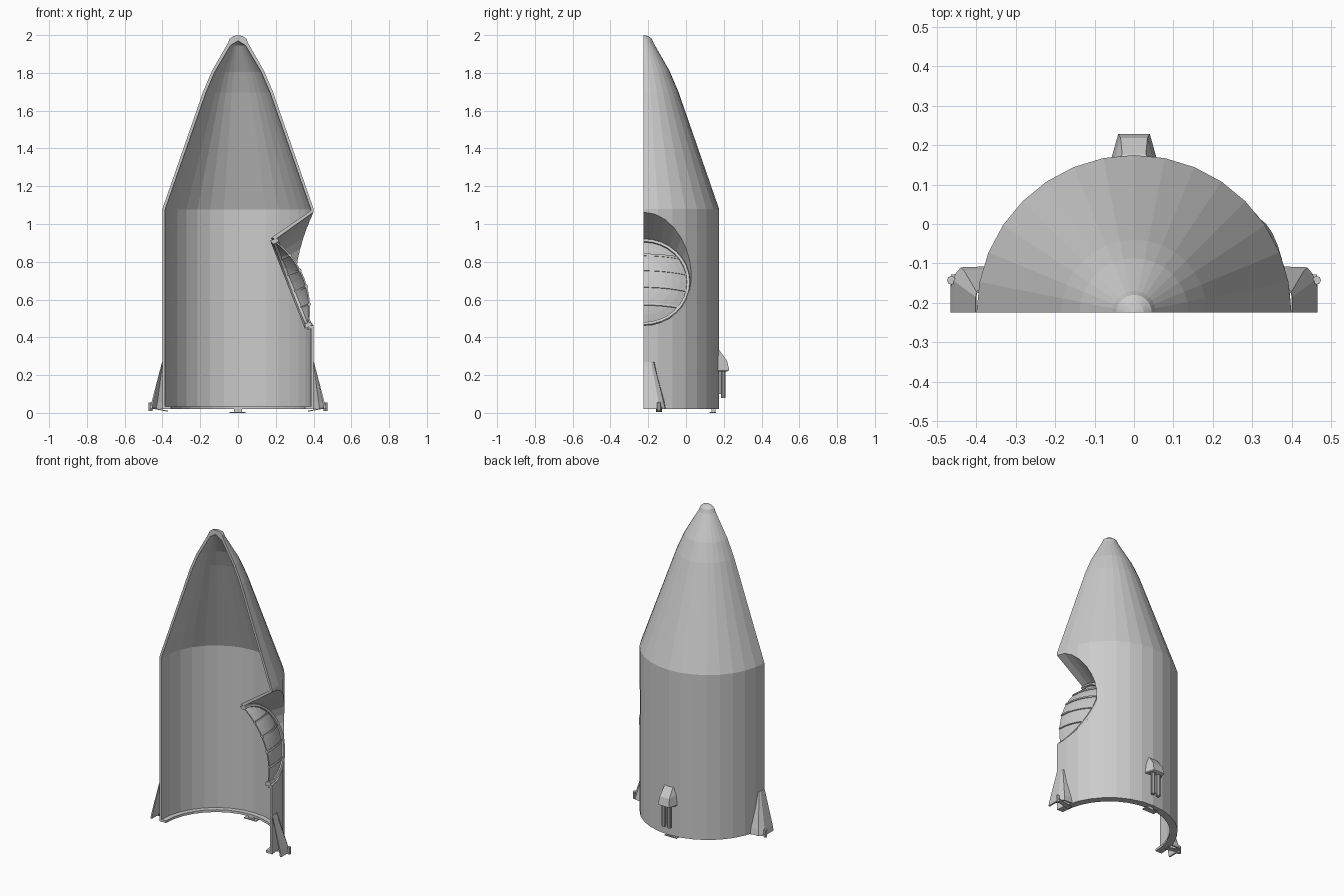
import bpy, bmesh, math
from mathutils import Vector

if "Cube" in bpy.data.objects:
    bpy.data.objects.remove(bpy.data.objects["Cube"])

AXIS_Y = -0.225   # hull axis lies on the cut plane
SEG = 16          # facets around the half hull


def make(name, bm):
    bmesh.ops.remove_doubles(bm, verts=bm.verts, dist=1e-5)
    bmesh.ops.recalc_face_normals(bm, faces=bm.faces)
    me = bpy.data.meshes.new(name)
    bm.to_mesh(me)
    bm.free()
    ob = bpy.data.objects.new(name, me)
    bpy.context.collection.objects.link(ob)
    return ob


def loft(name, sections):
    """Skin a list of closed sections and cap both ends."""
    bm = bmesh.new()
    rings = [[bm.verts.new(p) for p in s] for s in sections]
    n = len(rings[0])
    for a, b in zip(rings, rings[1:]):
        for i in range(n):
            j = (i + 1) % n
            bm.faces.new((a[i], a[j], b[j], b[i]))
    bm.faces.new(rings[0])
    bm.faces.new(rings[-1])
    return make(name, bm)


def box(name, lo, hi):
    (x0, y0, z0), (x1, y1, z1) = lo, hi
    return loft(name, [[(x0, y0, z), (x1, y0, z), (x1, y1, z), (x0, y1, z)] for z in (z0, z1)])


def rod(name, x, y, z0, z1, r, n=10):
    return loft(name, [[(x + r * math.cos(2 * math.pi * i / n), y + r * math.sin(2 * math.pi * i / n), z)
                        for i in range(n)] for z in (z0, z1)])


# Hull: half lathe of a thin wall with an inward foot flange
profile = [(0.355, 0.02), (0.40, 0.02), (0.40, 1.08), (0.185, 1.70), (0.138, 1.81),
           (0.055, 1.955), (0.045, 1.98), (0.025, 1.995), (0, 2.0),
           (0, 1.97), (0.04, 1.945), (0.123, 1.805), (0.17, 1.695),
           (0.386, 1.077), (0.386, 0.035), (0.355, 0.035)]
hull = loft("hull_shell", [[(r * math.cos(a), AXIS_Y + r * math.sin(a), z) for r, z in profile]
                           for a in (math.pi * i / SEG for i in range(SEG + 1))])

# Tilted porthole frame of reference: centre, outward normal, upward direction
C = Vector((0.29, AXIS_Y, 0.69))
N = Vector((0.93, 0, 0.367)).normalized()
D = Vector((-N.z, 0, N.x))
Y = Vector((0, 1, 0))
R, FLARE = 0.247, 0.25


def port(t, r, w):
    return C + N * w + (D * math.cos(t) + Y * math.sin(t)) * r


def funnel(t, r, limit):
    """Point where the flared recess wall reaches the given hull radius."""
    lo, hi = -0.1, 0.4
    for _ in range(40):
        w = (lo + hi) / 2
        p = port(t, r + FLARE * w, w)
        if math.hypot(p.x, p.y - AXIS_Y) < limit:
            lo = w
        else:
            hi = w
    return port(t, r + FLARE * lo, lo)


angles = [math.pi * i / SEG for i in range(SEG + 1)]

# Cut the recess opening out of the hull
cutter = loft("recess_cutter", [[port(math.pi * i / SEG, R + FLARE * w, w) for i in range(2 * SEG)]
                                for w in (-0.03, 0.35)])
mod = hull.modifiers.new("recess", 'BOOLEAN')
mod.operation = 'DIFFERENCE'
mod.solver = 'EXACT'
mod.object = cutter
bpy.context.view_layer.objects.active = hull
bpy.ops.object.modifier_apply(modifier="recess")
bpy.data.objects.remove(cutter)

# Flared recess wall, porthole rim
loft("porthole_recess", [[port(t, R, 0), funnel(t, R, 0.399), funnel(t, R + 0.015, 0.387),
                          port(t, R + 0.015, -0.02)] for t in angles])
loft("porthole_rim", [[port(t, r, w) for r, w in
                       ((0.25, 0.0), (0.244, 0.012), (0.230, 0.012), (0.226, -0.02), (0.25, -0.03))]
                      for t in angles])

# Bulged half dome
A, H = 0.232, 0.065
RS = (A * A + H * H) / (2 * H)


def bulge(r):
    return math.sqrt(RS * RS - r * r) - RS + H


steps = [A * i / 6 for i in range(7)]
loft("porthole_dome", [[port(t, r, bulge(r)) for r in reversed(steps)] +
                       [port(t, r, bulge(r) - 0.008) for r in steps] for t in angles])

# Ribs across the dome
for k, v in enumerate((-0.14, -0.047, 0.047, 0.14)):
    reach = math.sqrt(A * A - v * v)
    secs = []
    for i in range(9):
        u = reach * i / 8
        p = C + Y * u + N * bulge(math.hypot(u, v))
        secs.append([p + D * (v + dv) + N * dw for dv, dw in
                     ((-0.006, -0.012), (0.006, -0.012), (0.006, 0.005), (-0.006, 0.005))])
    loft("dome_rib_%d" % k, secs)

# Side fins: hollow half fins opening on the cut plane, with clips
levels = [(0.27, [(0.402, -0.225), (0.402, -0.185), (0.400, -0.172), (0.39, -0.165)]),
          (0.06, [(0.457, -0.225), (0.457, -0.145), (0.432, -0.118), (0.38, -0.115)]),
          (0.02, [(0.466, -0.225), (0.466, -0.142), (0.440, -0.110), (0.38, -0.108)])]
for s, side in ((1, "right"), (-1, "left")):
    secs = []
    for z, pts in levels:
        inner = [(0.39 + (x - 0.39) * 0.86, AXIS_Y + (y - AXIS_Y) * 0.92) for x, y in pts]
        secs.append([(s * x, y, z) for x, y in pts + inner[::-1]])
    loft("fin_" + side, secs)
    rod("fin_clip_" + side, s * 0.464, -0.143, 0.01, 0.055, 0.011, 8)
    loft("fin_hook_" + side, [[(s * x, y, z), (s * x, y + 0.03, z), (s * x, y + 0.03, z + 0.005),
                               (s * x, y, z + 0.005)]
                              for x, y, z in ((0.465, -0.158, 0.025), (0.37, -0.158, 0.006))])

# Rear housing with sloped top, carrying twin rods
loft("rear_housing", [[(-x0, 0.165, z), (x0, 0.165, z), (x1, y, z1), (-x1, y, z1)] for x0, x1, y, z, z1 in
                      ((0.058, 0.038, 0.218, 0.22, 0.22), (0.058, 0.040, 0.229, 0.225, 0.225),
                       (0.050, 0.034, 0.218, 0.29, 0.275), (0.036, 0.030, 0.178, 0.335, 0.33))])
for s, side in ((1, "right"), (-1, "left")):
    rod("rear_rod_" + side, s * 0.02, 0.197, 0.08, 0.225, 0.013)
box("rear_rod_spine", (-0.008, 0.17, 0.1), (0.008, 0.19, 0.225))

# Small latch plate under the foot flange
box("foot_plate", (-0.045, 0.125, 0.0), (0.04, 0.16, 0.006))
box("foot_plate_post", (-0.02, 0.135, 0.004), (0.02, 0.155, 0.022))
